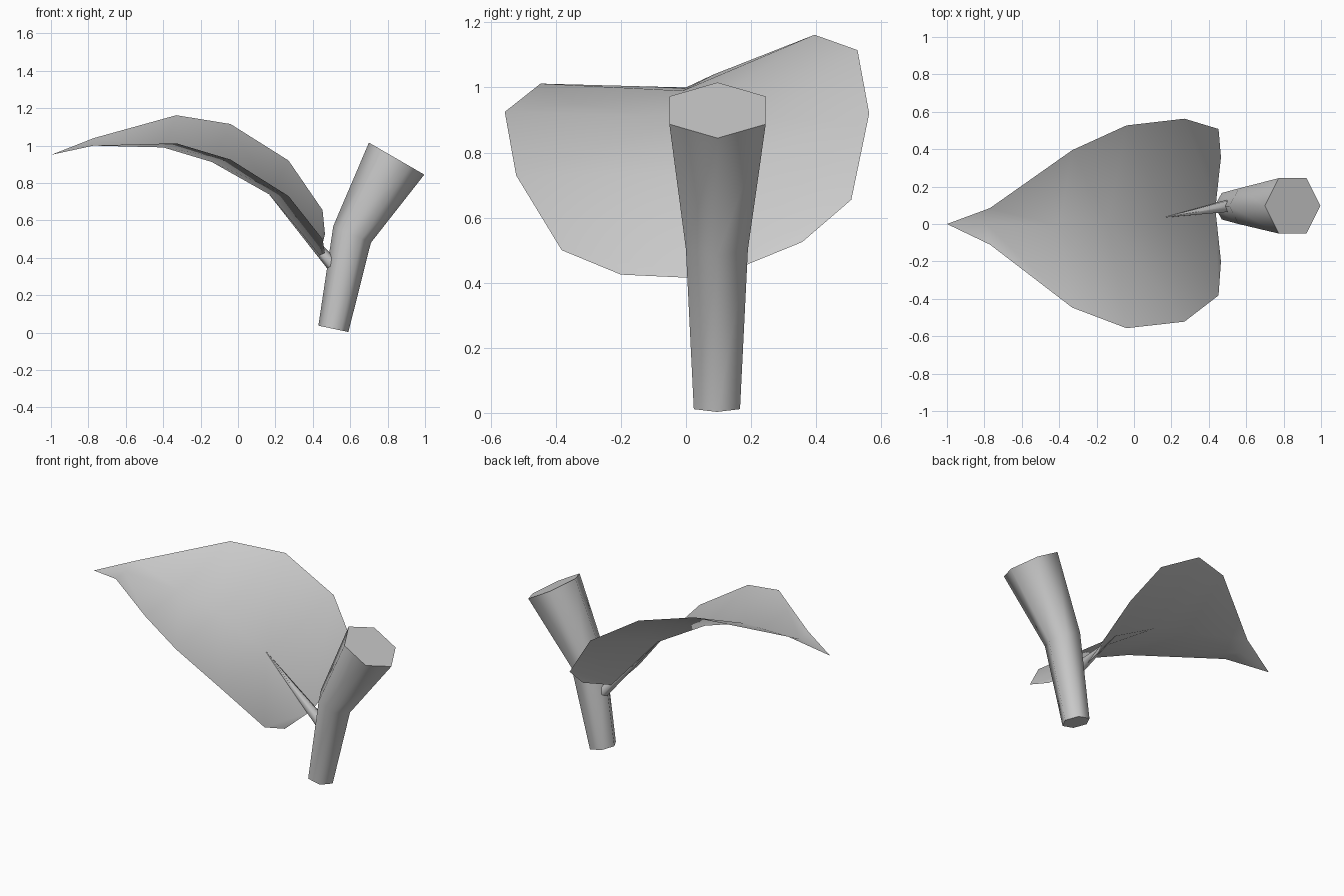
import bpy
import bmesh
import math
from mathutils import Vector

cube = bpy.data.objects.get("Cube")
if cube:
    bpy.data.objects.remove(cube, do_unlink=True)

GREY = 0.6
SIDES = 6

mat = bpy.data.materials.new("plain grey")
mat.use_nodes = True
mat.diffuse_color = (GREY, GREY, GREY, 1)
mat.node_tree.nodes["Principled BSDF"].inputs["Base Color"].default_value = (GREY, GREY, GREY, 1)


def finish(name, bm, angle):
    """Turn a bmesh into a smooth shaded object."""
    mesh = bpy.data.meshes.new(name)
    bm.to_mesh(mesh)
    bm.free()
    mesh.materials.append(mat)
    obj = bpy.data.objects.new(name, mesh)
    bpy.context.collection.objects.link(obj)
    bpy.ops.object.select_all(action="DESELECT")
    obj.select_set(True)
    bpy.context.view_layer.objects.active = obj
    bpy.ops.object.shade_smooth_by_angle(angle=math.radians(angle))
    return obj


def tube(name, rings):
    """Capped tube through rings given as (centre, radius, tilt about y)."""
    bm = bmesh.new()
    loops = []
    for centre, radius, tilt in rings:
        u = Vector((math.cos(tilt), 0, -math.sin(tilt)))
        v = Vector((0, 1, 0))
        loop = []
        for i in range(SIDES):
            a = math.tau * i / SIDES
            loop.append(bm.verts.new(Vector(centre) + radius * (u * math.cos(a) + v * math.sin(a))))
        loops.append(loop)
    for low, high in zip(loops, loops[1:]):
        for i in range(SIDES):
            j = (i + 1) % SIDES
            bm.faces.new((low[i], low[j], high[j], high[i]))
    bm.faces.new(loops[0][::-1])
    bm.faces.new(loops[-1])
    bmesh.ops.recalc_face_normals(bm, faces=bm.faces)
    return finish(name, bm, 65)


# Bent stem, flaring towards the top
tube("stem", [
    ((0.51, 0.095, 0.02), 0.082, math.radians(12)),
    ((0.61, 0.095, 0.525), 0.11, math.radians(24)),
    ((0.848, 0.097, 0.93), 0.171, math.radians(30)),
])

# Thin leaf stalk tapering to a point on the midrib
stalk_tilt = math.radians(-42)
tube("leaf_stalk", [
    ((0.505, 0.097, 0.365), 0.036, stalk_tilt),
    ((0.17, 0.037, 0.737), 0.002, stalk_tilt),
])

# Leaf blade: a midrib with a raised margin on each side
rib = [(-0.79, 0, 1.0), (-0.4, -0.01, 0.99), (-0.14, 0.01, 0.912),
       (0.17, 0.035, 0.737), (0.435, 0.08, 0.412)]
right_margin = [(-0.77, -0.11, 1.0), (-0.33, -0.447, 1.012), (-0.04, -0.557, 0.925),
                (0.27, -0.522, 0.73), (0.452, -0.382, 0.5), (0.465, -0.2, 0.425)]
left_margin = [(-0.77, 0.085, 1.04), (-0.33, 0.395, 1.162), (-0.04, 0.527, 1.115),
               (0.27, 0.563, 0.92), (0.452, 0.508, 0.655), (0.465, 0.357, 0.525)]

bm = bmesh.new()
tip = bm.verts.new((-1, 0, 0.95))
rib_verts = [bm.verts.new(p) for p in rib]
for margin, flip in ((right_margin, False), (left_margin, True)):
    edge = [bm.verts.new(p) for p in margin]
    polys = [(tip, edge[0], rib_verts[0])]
    for i in range(len(rib) - 1):
        polys.append((rib_verts[i], edge[i], edge[i + 1], rib_verts[i + 1]))
    polys.append((rib_verts[-1], edge[-2], edge[-1]))
    for poly in polys:
        bm.faces.new(poly[::-1] if flip else poly)
finish("leaf_blade", bm, 70)
